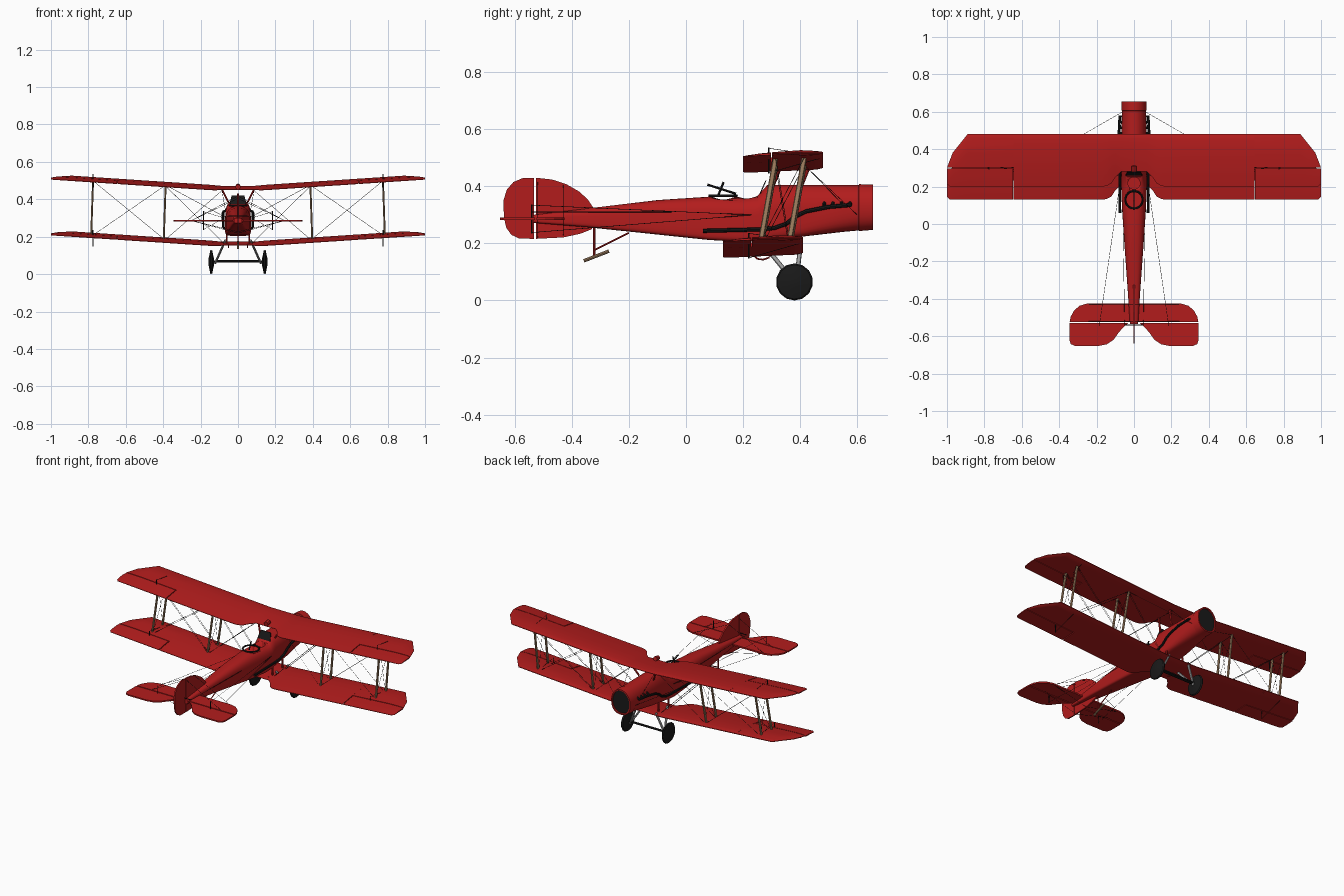
import bpy, bmesh, math
from mathutils import Vector as V

if "Cube" in bpy.data.objects:
    bpy.data.objects.remove(bpy.data.objects["Cube"])


def mat(name, c):
    m = bpy.data.materials.new(name)
    m.diffuse_color = (*c, 1)
    m.use_nodes = True
    m.node_tree.nodes["Principled BSDF"].inputs["Base Color"].default_value = m.diffuse_color
    return m


RED = mat("red_fabric", (0.45, 0.012, 0.012))
BLACK = mat("black", (0.01, 0.01, 0.01))
WOOD = mat("wood", (0.36, 0.22, 0.12))
STEEL = mat("steel", (0.35, 0.35, 0.35))


def loft(name, rings, m, mirror=False, smooth=30):
    """Skin a list of point rings and cap both ends."""
    bm = bmesh.new()
    vs = [[bm.verts.new(p) for p in r] for r in rings]
    n = len(rings[0])
    for a, b in zip(vs, vs[1:]):
        for i in range(n):
            bm.faces.new((a[i], a[(i + 1) % n], b[(i + 1) % n], b[i]))
    bm.faces.new(vs[0])
    bm.faces.new(vs[-1])
    bmesh.ops.recalc_face_normals(bm, faces=bm.faces)
    me = bpy.data.meshes.new(name)
    bm.to_mesh(me)
    bm.free()
    ob = bpy.data.objects.new(name, me)
    bpy.context.collection.objects.link(ob)
    if m:
        me.materials.append(m)
    if smooth:
        me.shade_smooth()
        me.set_sharp_from_angle(angle=math.radians(smooth))
    if mirror:
        ob.modifiers.new("mirror", "MIRROR").use_mirror_merge = False
    return ob


def tube(name, pts, r, m, mirror=True, n=8, ry=None):
    """Round or oval tube along a path; ry widens it fore and aft."""
    pts = [V(p) for p in pts]
    rings = []
    for i, p in enumerate(pts):
        d = (pts[min(i + 1, len(pts) - 1)] - pts[max(i - 1, 0)]).normalized()
        u = d.cross(V((0, 0, 1)) if abs(d.y) > 0.8 else V((0, 1, 0))).normalized()
        w = d.cross(u)
        rings.append([p + u * r * math.cos(t) + w * (ry or r) * math.sin(t)
                      for t in (2 * math.pi * k / n for k in range(n))])
    return loft(name, rings, m, mirror)


def plate(name, pts, t, m, axis, mirror=False, off=0.0):
    """Thin slab from a 2D outline, normal along x or z."""
    f = (lambda a, b, h: (h, a, b)) if axis == 'x' else (lambda a, b, h: (a, b, h))
    return loft(name, [[f(a, b, off + h) for a, b in pts] for h in (-t / 2, t / 2)], m, mirror, 0)


def interp(tab, x):
    for (a, p), (b, q) in zip(tab, tab[1:]):
        if x <= b:
            return p + (q - p) * (x - a) / (b - a)
    return tab[-1][1]


# fuselage: y, half width, bottom, top, squareness of lower and upper half
SECT = [(-0.535, .022, .272, .300, 4, 3), (-.35, .034, .257, .322, 6, 3), (-.1, .052, .231, .352, 8, 2.8),
        (.08, .064, .212, .364, 9, 2.6), (.2, .069, .205, .362, 9, 2.4), (.25, .069, .208, .366, 9, 2.4),
        (.285, .068, .211, .405, 8, 2.3), (.41, .067, .224, .405, 6, 2.2), (.55, .066, .24, .405, 3, 2.1),
        (.605, .065, .245, .405, 2.5, 2), (.607, .068, .243, .408, 2.5, 2), (.655, .067, .247, .406, 2.4, 2),
        (.655, .060, .255, .398, 2.3, 2), (.645, .059, .256, .397, 2.3, 2)]


def section(y, w, b, t, nb, nt, n=32):
    c, h, out = (b + t) / 2, (t - b) / 2, []
    for k in range(n):
        a = 2 * math.pi * (k + .5) / n
        s, e = math.sin(a), math.cos(a)
        p = 2 / (nt if s > 0 else nb)
        out.append((w * math.copysign(abs(e) ** p, e), y, c + h * math.copysign(abs(s) ** p, s)))
    return out


body = loft("fuselage", [section(*s) for s in SECT], RED)
loft("radiator", [section(y, .058, .257, .396, 2.3, 2) for y in (.644, .649)], BLACK)

# cockpit openings
for nm, y, r in (("rear_cockpit", .13, .040), ("front_cockpit", .218, .032)):
    cut = tube(nm + "_cutter", [(0, y, .27), (0, y, .45)], r, RED, False, 24)
    cut.hide_render = cut.hide_viewport = True
    bo = body.modifiers.new(nm, "BOOLEAN")
    bo.operation, bo.object = "DIFFERENCE", cut
loft("windscreen", [[(x, y + d, z) for x, y, z in ((-.045, .258, .375), (-.034, .278, .42), (.034, .278, .42),
     (.045, .258, .375))] for d in (0, .004)], BLACK, smooth=0)

# gun ring and gun
bpy.ops.mesh.primitive_torus_add(major_radius=.047, minor_radius=.005, major_segments=24, minor_segments=8,
                                 location=(0, .13, .367))
bpy.context.object.name = "gun_ring"
bpy.context.object.data.materials.append(BLACK)
tube("gun", [(0, .075, .406), (0, .175, .374)], .004, BLACK, False)
tube("gun_post", [(0, .112, .366), (0, .132, .415)], .004, BLACK, False)

# wings
LE = [(0, .48), (.89, .48), (.97, .38), (1, .30)]
TE = [(0, .28), (.07, .28), (.1, .25), (.12, .218), (.145, .204), (.17, .2), (.985, .2), (1, .215)]
THICK = [(0, .004), (.03, .010), (.12, .017), (.3, .02), (.6, .016), (.85, .009), (1, .003)]
STEPS = [0, .03, .12, .3, .45, .6, .8, 1]


def wing_z(x, z0):
    return z0 + max(0, abs(x) - .12) * .066


def panel(name, xs, dy, z0, lo, hi, mirror):
    rings = []
    for x in xs:
        le, te = interp(LE, abs(x)), interp(TE, abs(x))
        y1, y0 = min(le, hi), max(te, lo)
        y1 = max(y1, y0 + .002)
        up, dn = [], []
        for t in STEPS:
            y = y1 + (y0 - y1) * t
            s = min(1, max(0, (le - y) / (le - te)))
            zb = wing_z(x, z0) + (y - .2) * .045 + .005 * max(0, 1 - s * 12)
            th = interp(THICK, s) * max(.35, (le - te) / .28)
            up.append((x, y + dy, zb + th))
            dn.append((x, y + dy, zb))
        rings.append(up + dn[::-1])
    loft(name, rings, RED, mirror)


INNER = [.07, .1, .12, .145, .17, .4, .643]
TIP = [.89, .93, .97, .985, .999]
for nm, dy, z0 in (("upper", 0, .447), ("lower", -.07, .149)):
    panel(nm + "_wing", [-x for x in INNER[::-1]] + INNER, dy, z0, 0, 1, False)
    panel(nm + "_wing_tip", [.643] + TIP, dy, z0, .302, 1, True)
    panel(nm + "_aileron", [.648] + TIP, dy, z0, 0, .298, True)
    # aileron control horns
    z = wing_z(.775, z0)
    tube(nm + "_aileron_horn", [(.775, .29 + dy, z - .045), (.775, .29 + dy, z + .045)], .0025, BLACK)
    for k in (-1, 1):
        tube(nm + "_aileron_wire", [(.775, .29 + dy, z + k * .043), (.775, .455 + dy, z + .012 + k * .008)],
             .001, BLACK, n=4)
tube("wing_fitting", [(0, .28, .466), (0, .31, .47)], .014, RED, False)

# wing struts in pairs, with crossed bracing wires
for nm, yb, yt in (("rear", .262, .314), ("front", .362, .414)):
    for x in (.392, .78):
        tube(nm + "_wing_strut", [(x + .005, yb, wing_z(x, .165)), (x - .005, yt, wing_z(x, .456))],
             .005, WOOD, ry=.009)
    tube(nm + "_centre_strut", [(.052, yb + .035, .385), (.088, yt + .012, .458)], .0045, RED, ry=.007)
    tube(nm + "_lower_centre_strut", [(.06, yb, .165), (.06, yb, .225)], .0045, RED, ry=.007)
    for a, b in ((.075, .39), (.39, .775)):
        for d in (-.004, .004):
            tube("flying_wire", [(a, yb + d, wing_z(a, .165)), (b, yt + d, wing_z(b, .456))], .001, BLACK, n=4)
        tube("landing_wire", [(a, yt, wing_z(a, .456)), (b, yb, wing_z(b, .165))], .001, BLACK, n=4)
for a, b in ((.262, .414), (.362, .314)):
    for x in (.392, .78):
        tube("stagger_wire", [(x, a, wing_z(x, .165)), (x, b, wing_z(x, .456))], .001, BLACK, n=4)
tube("nose_wire", [(.06, .60, .30), (.385, .414, .475)], .001, BLACK, n=4)
tube("cabane_wire", [(.06, .585, .30), (.088, .43, .46)], .001, BLACK, n=4)

# exhaust pipes
tube("exhaust_pipe", [(.076, .58, .335), (.08, .50, .328), (.08, .42, .312), (.08, .385, .295), (.079, .35, .268),
     (.078, .31, .254), (.077, .26, .249), (.075, .06, .244)], .007, BLACK)
for i in range(4):
    y = .485 + i * .03
    tube("exhaust_stub", [(.055, y, .345), (.08, y, .332)], .006, BLACK)

# tailplane and elevators
plate("tailplane", [(-.25, -.425), (.25, -.425), (.29, -.437), (.32, -.462), (.338, -.495), (.344, -.524),
      (-.344, -.524), (-.338, -.495), (-.32, -.462), (-.29, -.437)], .009, RED, 'z', off=.286)
plate("elevator", [(.03, -.53), (.345, -.53), (.345, -.62), (.338, -.642), (.315, -.652), (.19, -.652),
      (.145, -.643), (.11, -.62), (.085, -.585), (.06, -.555)], .008, RED, 'z', True, .286)
# fin and rudder
plate("fin", [(-.526, .43), (-.47, .424), (-.42, .408), (-.375, .382), (-.345, .355), (-.325, .325), (-.33, .25),
      (-.37, .234), (-.43, .221), (-.526, .216)], .009, RED, 'x')
plate("rudder", [(-.533, .43), (-.57, .43), (-.605, .415), (-.628, .388), (-.64, .35), (-.638, .29), (-.63, .255),
      (-.612, .23), (-.585, .217), (-.533, .216)], .008, RED, 'x')
# tail horns, cables and bracing
tube("elevator_horn", [(.185, -.54, .235), (.185, -.54, .337)], .0025, BLACK)
tube("rudder_horn", [(0, -.54, .31), (.05, -.54, .31)], .0025, BLACK)
for z in (.238, .334):
    tube("elevator_cable", [(.185, -.54, z), (.073, .23, .30)], .001, BLACK, n=4)
tube("rudder_cable", [(.05, -.54, .31), (.058, -.05, .31)], .001, BLACK, n=4)
for z in (.415, .22):
    for y in (-.52, -.43):
        tube("tail_brace", [(.004, y, z if y < -.5 else .3 + (z - .3) * .9), (.25, y, .286)], .001, BLACK, n=4)

# tail skid
tube("tail_skid", [(0, -.358, .139), (0, -.27, .173)], .006, WOOD, False, ry=.006)
tube("tail_skid_post", [(0, -.322, .26), (0, -.322, .155)], .004, RED, False)
tube("tail_skid_brace", [(0, -.318, .178), (0, -.2, .237)], .003, RED, False)

# landing gear
for y in (.40, .285):
    tube("gear_leg", [(.068, y, .18), (.122, .385, .058)], .006, STEEL, ry=.008)
tube("axle", [(-.15, .38, .067), (.15, .38, .067)], .006, BLACK, False)
tube("spreader_bar", [(-.12, .39, .07), (.12, .39, .07)], .005, BLACK, False)
rings = []
for x, r in ((.130, .02), (.136, .048), (.138, .060), (.145, .065), (.150, .060), (.152, .048), (.158, .02)):
    rings.append([(x - .001, .38 + r * math.sin(2 * math.pi * k / 14), .065 + r * math.cos(2 * math.pi * k / 14))
                  for k in range(14)])
loft("wheel", rings, BLACK, True)
# underside step loop
tube("step_loop", [(.05, .235, .16), (.05, .25, .146), (.05, .27, .143), (.05, .29, .15), (.05, .3, .162)],
     .003, RED)
